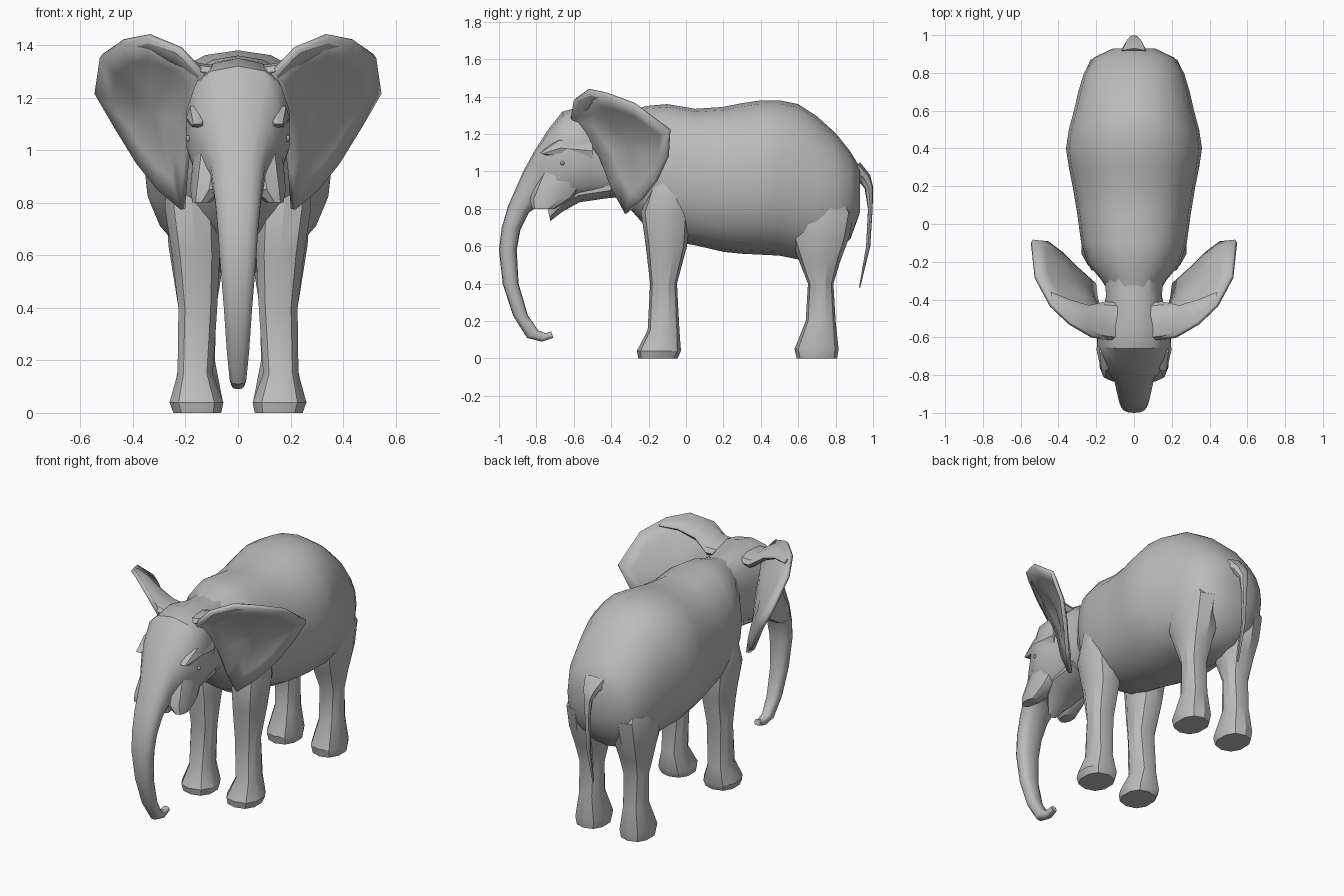
import bpy
import bmesh
from math import cos, sin, pi, radians, copysign
from mathutils import Vector

default_cube = bpy.data.objects.get("Cube")
if default_cube:
    bpy.data.objects.remove(default_cube, do_unlink=True)

# One grey hide colour for the whole animal
HIDE = (0.5, 0.5, 0.5, 1.0)
hide_material = bpy.data.materials.new("grey_hide")
hide_material.use_nodes = True
hide_material.diffuse_color = HIDE
shader = hide_material.node_tree.nodes["Principled BSDF"]
shader.inputs["Base Color"].default_value = HIDE
shader.inputs["Roughness"].default_value = 0.8

SIDEWAYS, UPWARD = Vector((1, 0, 0)), Vector((0, 0, 1))


def finish(mesh_data, name, mirrored=False, angle=35):
    """Turn a bmesh into a shaded object, optionally mirrored across x."""
    bmesh.ops.recalc_face_normals(mesh_data, faces=mesh_data.faces)
    mesh = bpy.data.meshes.new(name)
    mesh_data.to_mesh(mesh)
    mesh_data.free()
    mesh.materials.append(hide_material)
    part = bpy.data.objects.new(name, mesh)
    bpy.context.collection.objects.link(part)
    bpy.ops.object.select_all(action="DESELECT")
    part.select_set(True)
    bpy.context.view_layer.objects.active = part
    bpy.ops.object.shade_smooth_by_angle(angle=radians(angle))
    if mirrored:
        mirror = part.modifiers.new("Mirror", "MIRROR")
        mirror.use_mirror_merge = False
    return part


def squash(value, power):
    """Superellipse helper: a power below one makes a squarer section."""
    return copysign(abs(value) ** power, value)


def loft(name, sections, sides=12, power=0.9, mirrored=False, angle=35,
         across=SIDEWAYS):
    """Skin rings, each given as (x, y_a, z_a, y_b, z_b, half_width)."""
    mesh_data = bmesh.new()
    rings = []
    for x, y_a, z_a, y_b, z_b, half_width in sections:
        end_a, end_b = Vector((x, y_a, z_a)), Vector((x, y_b, z_b))
        centre, arm = (end_a + end_b) / 2, (end_a - end_b) / 2
        ring = []
        for step in range(sides):
            turn = 2 * pi * step / sides
            offset = (across * half_width * squash(sin(turn), power)
                      + arm * squash(cos(turn), power))
            ring.append(mesh_data.verts.new(centre + offset))
        rings.append(ring)
    for lower, upper in zip(rings, rings[1:]):
        for i in range(sides):
            j = (i + 1) % sides
            mesh_data.faces.new((lower[i], lower[j], upper[j], upper[i]))
    mesh_data.faces.new(rings[0])
    mesh_data.faces.new(rings[-1])
    return finish(mesh_data, name, mirrored, angle)


# Torso: (y, belly, back, half width)
torso = [
    (-.37, .88, 1.31, .13), (-.3, .8, 1.325, .17), (-.21, .7, 1.35, .245),
    (-.1, .63, 1.36, .28), (.05, .605, 1.335, .3), (.2, .57, 1.345, .325),
    (.3, .56, 1.365, .345), (.4, .555, 1.38, .36), (.5, .55, 1.38, .345),
    (.6, .53, 1.36, .318), (.7, .52, 1.295, .295), (.8, .56, 1.205, .265),
    (.88, .64, 1.105, .215), (.93, .78, 1.02, .11),
]
loft("torso", [(0, y, top, y, low, w) for y, low, top, w in torso],
     sides=20, angle=50)

# Neck, head and trunk: upper or front edge, lower or rear edge, half width
loft("head_and_trunk", [
    (0, -.2, 1.32, -.2, .83, .17),
    (0, -.38, 1.32, -.38, .86, .15),
    (0, -.55, 1.35, -.5, .85, .185),
    (0, -.66, 1.32, -.6, .84, .2),
    (0, -.74, 1.22, -.66, .82, .18),
    (0, -.81, 1.11, -.72, .84, .14),
    (0, -.87, 1, -.77, .83, .105),
    (0, -.95, .82, -.84, .78, .088),
    (0, -.985, .7, -.885, .69, .078),
    (0, -1, .58, -.905, .58, .07),
    (0, -.98, .4, -.895, .4, .055),
    (0, -.925, .23, -.845, .23, .043),
    (0, -.85, .11, -.79, .15, .032),
    (0, -.77, .09, -.75, .135, .026),
    (0, -.71, .11, -.72, .145, .02),
], sides=14, power=.8)

# Pointed lower jaw
loft("lower_jaw", [
    (0, -.4, .98, -.4, .86, .13),
    (0, -.58, .95, -.57, .835, .13),
    (0, -.68, .88, -.66, .785, .09),
    (0, -.74, .8, -.725, .735, .03),
], sides=10)

# Full cheeks flaring beside the trunk, and brow ridges over the eyes
loft("cheeks", [
    (.09, -.72, 1.12, -.5, 1.12, .09),
    (.09, -.79, .97, -.53, .95, .085),
    (.11, -.835, .85, -.6, .86, .075),
    (.14, -.82, .8, -.7, .8, .035),
], sides=10, mirrored=True, angle=30)
loft("brows", [
    (.12, -.5, 1.2, -.5, 1.02, .07),
    (.14, -.68, 1.18, -.66, 1.07, .058),
    (.155, -.78, 1.1, -.76, 1.09, .02),
], sides=8, mirrored=True, angle=30)

# Small eyes
eyes = bmesh.new()
bmesh.ops.create_uvsphere(eyes, u_segments=8, v_segments=6, radius=.012)
bmesh.ops.translate(eyes, verts=eyes.verts, vec=(.187, -.66, 1.045))
finish(eyes, "eyes", mirrored=True)


def leg_pair(name, sections):
    """Legs from (z, x, y, half width, half depth) with flared feet."""
    loft(name, [(x, y - depth, z, y + depth, z, width)
                for z, x, y, width, depth in sections],
         sides=10, power=.85, mirrored=True, angle=32)


leg_pair("front_legs", [
    (0, .155, -.15, .095, .105), (.04, .158, -.145, .107, .118),
    (.15, .163, -.12, .07, .085), (.4, .153, -.12, .077, .072),
    (.6, .16, -.105, .095, .11), (.78, .175, -.11, .108, .13),
    (.92, .19, -.09, .085, .1), (1.04, .18, -.09, .05, .06),
])
leg_pair("hind_legs", [
    (0, .155, .7, .09, .108), (.05, .155, .698, .1, .118),
    (.2, .155, .72, .07, .08), (.4, .155, .72, .075, .068),
    (.52, .155, .715, .095, .11), (.64, .155, .715, .115, .155),
    (.78, .15, .715, .125, .185), (.95, .14, .68, .1, .12),
])

# Tail with a broad root, hanging behind the rump
loft("tail", [
    (0, .93, 1.05, .85, .95, .085),
    (0, .985, .98, .91, .96, .05),
    (0, 1, .92, .955, .91, .025),
    (0, .998, .8, .973, .8, .017),
    (0, .985, .6, .963, .6, .013),
    (0, .932, .38, .925, .38, .006),
], sides=8)

# Ears: a cupped sheet from its rim to a hub set back from the rim
ear_rim = [
    (.13, -.61, 1.29), (.22, -.595, 1.385), (.34, -.525, 1.435),
    (.44, -.43, 1.415), (.52, -.28, 1.36), (.54, -.09, 1.22),
    (.46, -.1, 1.08), (.38, -.16, .95), (.3, -.24, .85),
    (.21, -.32, .775), (.2, -.4, .92), (.18, -.46, 1.08),
]
hub = Vector((.32, -.3, 1.15))
ear = bmesh.new()
layers = []
for blend in (0, .3, .65):
    bulge = Vector((0, .1 * blend * (1 - blend), 0))
    layers.append([ear.verts.new(Vector(p).lerp(hub, blend) + bulge)
                   for p in ear_rim])
hub_vertex = ear.verts.new(hub)
count = len(ear_rim)
for i in range(count):
    j = (i + 1) % count
    for outer, inner in zip(layers, layers[1:]):
        ear.faces.new((outer[i], outer[j], inner[j], inner[i]))
    ear.faces.new((layers[-1][i], layers[-1][j], hub_vertex))
ears = finish(ear, "ears", mirrored=True, angle=50)
thickness = ears.modifiers.new("Thickness", "SOLIDIFY")
thickness.thickness = .022
thickness.offset = 0

# Thick folds joining the top of each ear to the crown
loft("ear_folds", [
    (.06, -.62, 1.29, -.42, 1.28, .035),
    (.15, -.61, 1.3, -.41, 1.28, .04),
    (.24, -.58, 1.37, -.43, 1.34, .035),
    (.34, -.515, 1.41, -.4, 1.38, .022),
    (.44, -.42, 1.4, -.36, 1.39, .01),
], sides=10, mirrored=True, across=UPWARD)
